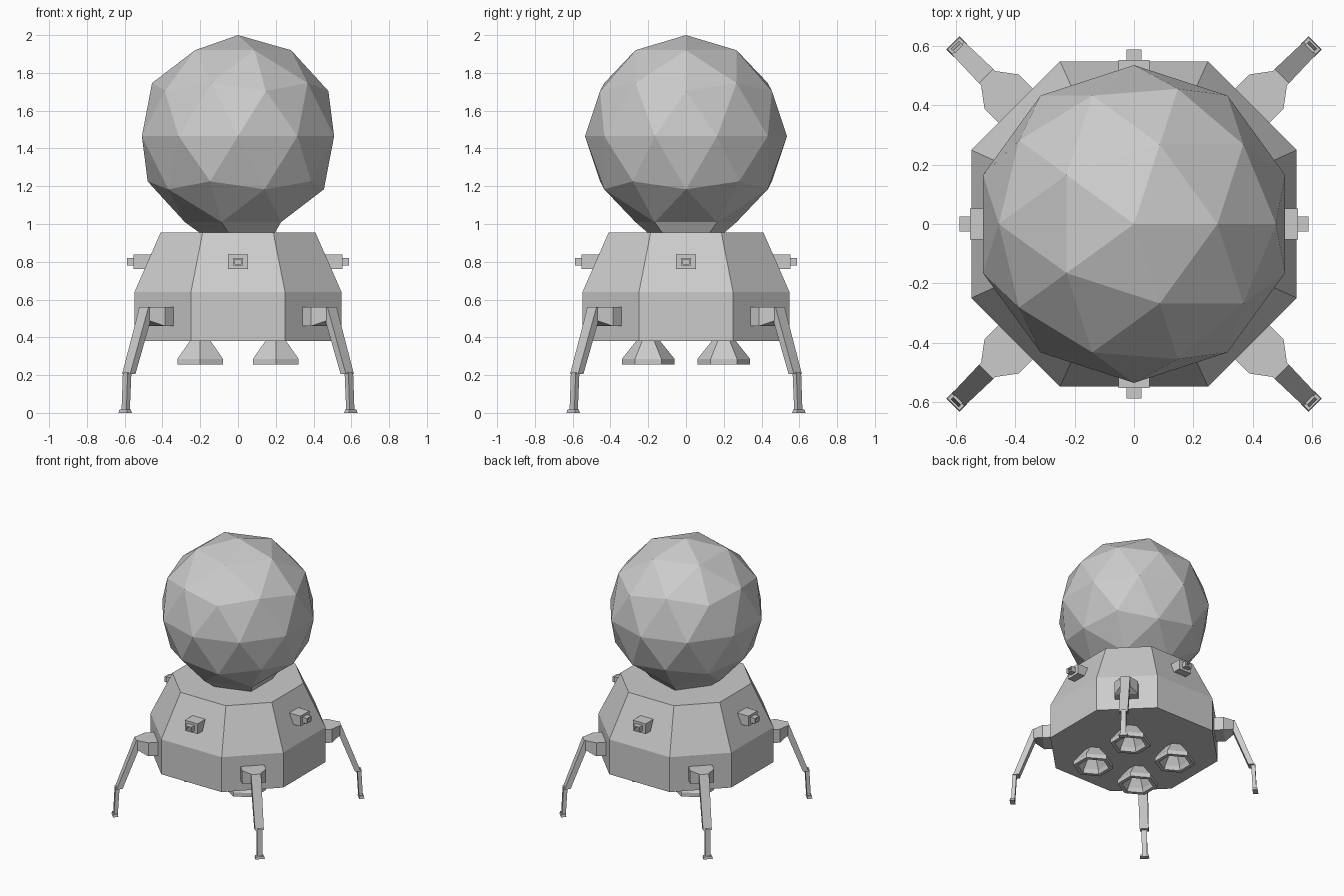
import bpy, bmesh
from math import pi, sin, cos
from mathutils import Matrix, Vector

if "Cube" in bpy.data.objects:
    bpy.data.objects.remove(bpy.data.objects["Cube"])


def loft(name, rings, matrix=Matrix()):
    """Join equal-length rings with quads and cap both ends."""
    bm = bmesh.new()
    loops = [[bm.verts.new(matrix @ Vector(p)) for p in r] for r in rings]
    n = len(loops[0])
    for a, b in zip(loops, loops[1:]):
        for i in range(n):
            j = (i + 1) % n
            bm.faces.new((a[i], a[j], b[j], b[i]))
    bm.faces.new(loops[0])
    bm.faces.new(loops[-1])
    bmesh.ops.recalc_face_normals(bm, faces=bm.faces[:])
    return finish(name, bm)


def finish(name, bm):
    mesh = bpy.data.meshes.new(name)
    bm.to_mesh(mesh)
    bm.free()
    ob = bpy.data.objects.new(name, mesh)
    bpy.context.collection.objects.link(ob)
    return ob


def octagon(a, b, z):
    return [(a, -b, z), (a, b, z), (b, a, z), (-b, a, z),
            (-a, b, z), (-a, -b, z), (-b, -a, z), (b, -a, z)]


def hexagon(r, z):
    return [(r * cos(pi / 2 + k * pi / 3), r * sin(pi / 2 + k * pi / 3), z) for k in range(6)]


def upright(x, hw, z0, z1):
    # Rectangle facing along local x
    return [(x, -hw, z0), (x, hw, z0), (x, hw, z1), (x, -hw, z1)]


def flat(x, z, ht, hw):
    # Horizontal rectangle for leg sections
    return [(x - ht, -hw, z), (x + ht, -hw, z), (x + ht, hw, z), (x - ht, hw, z)]


# Lower hull: octagonal with tapered shoulders
loft("lower_hull", [octagon(.548, .249, .38), octagon(.548, .249, .64), octagon(.41, .187, .955)])

# Faceted cabin with its bottom cap pulled down into a neck
bm = bmesh.new()
bmesh.ops.create_icosphere(bm, subdivisions=2, radius=.535,
                           matrix=Matrix.Translation((0, 0, 1.465)))
bm.verts.ensure_lookup_table()
low = min(bm.verts, key=lambda v: v.co.z)
bmesh.ops.delete(bm, geom=[low], context='VERTS')
rim = [e for e in bm.edges if e.is_boundary]
ext = bmesh.ops.extrude_edge_only(bm, edges=rim)["geom"]
for v in [g for g in ext if isinstance(g, bmesh.types.BMVert)]:
    v.co = (v.co.x * .75 + .02, v.co.y * .72, .945)
bmesh.ops.recalc_face_normals(bm, faces=bm.faces[:])
finish("round_cabin", bm)

# Four hollow engine bells
for sx in (-1, 1):
    for sy in (-1, 1):
        loft("engine_bell",
             [hexagon(.06, .385), hexagon(.14, .285), hexagon(.14, .255),
              hexagon(.11, .255), hexagon(.10, .285), hexagon(.05, .36)],
             Matrix.Translation((.2 * sx, .2 * sy, 0)))

# Four side thrusters with recessed tips
for k in range(4):
    rot = Matrix.Rotation(k * pi / 2, 4, 'Z')
    loft("thruster",
         [upright(.46, .053, .762, .838), upright(.552, .053, .762, .838),
          upright(.552, .026, .78, .82), upright(.587, .026, .78, .82),
          upright(.587, .015, .789, .811), upright(.57, .015, .789, .811)], rot)

# Four diagonal landing legs
for k in range(4):
    rot = Matrix.Rotation(pi / 4 + k * pi / 2, 4, 'Z')
    loft("leg_bracket",
         [upright(.55, .082, .46, .56), upright(.63, .082, .46, .56),
          upright(.70, .03, .49, .56)], rot)
    loft("upper_leg", [flat(.682, .56, .022, .034), flat(.818, .205, .02, .03)], rot)
    loft("lower_leg", [flat(.83, .215, .014, .018), flat(.841, .01, .013, .018)], rot)
    loft("foot", [flat(.845, .018, .015, .028), flat(.845, 0, .018, .032)], rot)
